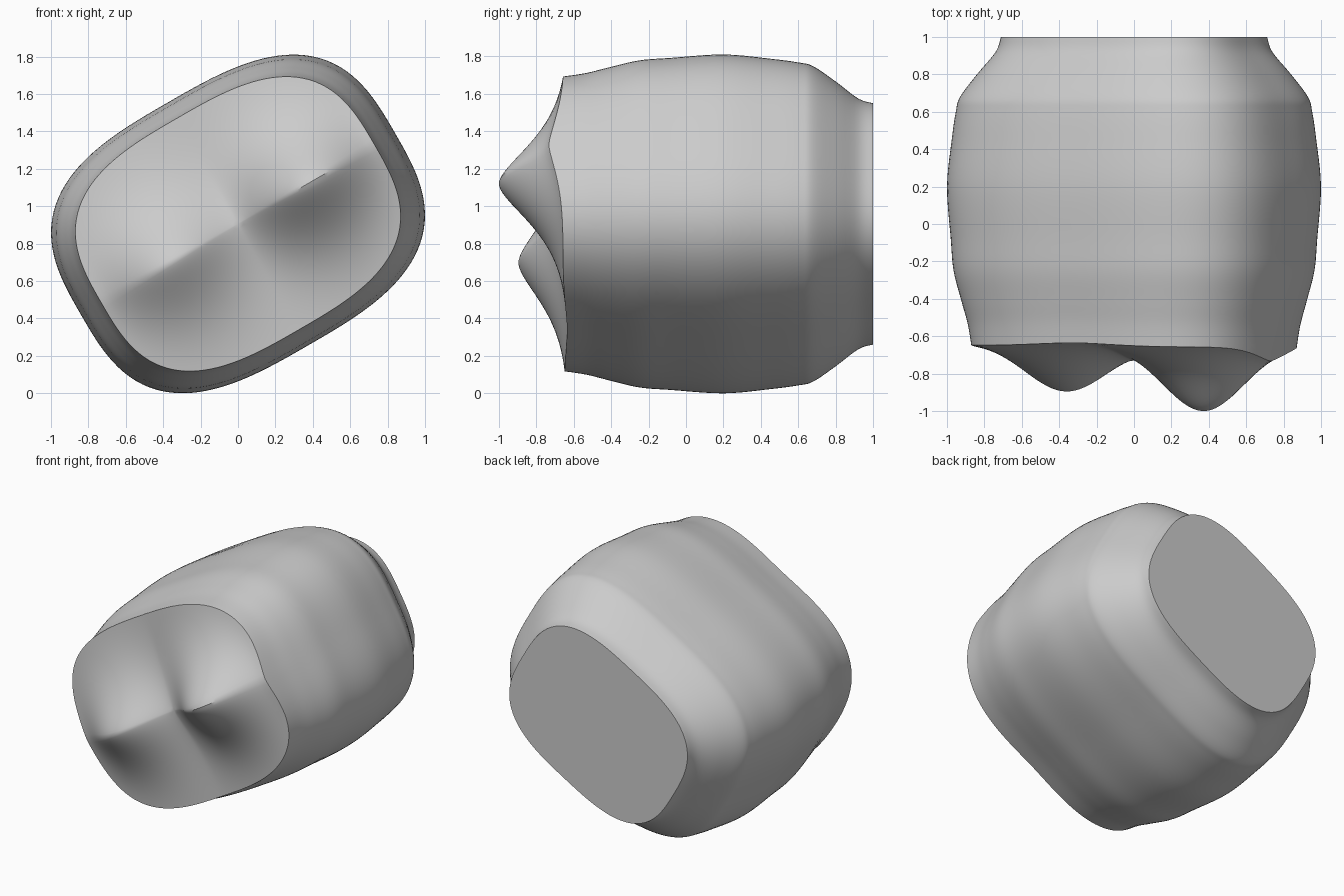
import bpy
import bmesh
from math import cos, sin, pi, radians, exp
from mathutils import Vector

cube = bpy.data.objects.get("Cube")
if cube:
    bpy.data.objects.remove(cube, do_unlink=True)

SEGMENTS = 160
HALF_LONG, HALF_SHORT = 0.97, 0.75
TILT, CENTRE_Z, RIM_Y = radians(30), 0.905, -0.63

# Side profile: (y, scale of the cross-section)
PROFILE = [(RIM_Y, 0.87), (-0.52, 0.89), (-0.4, 0.925), (-0.25, 0.965),
           (-0.08, 0.98), (0.2, 1.0), (0.45, 0.975), (0.6, 0.953),
           (0.68, 0.93), (0.8, 0.84), (0.92, 0.74), (1.0, 0.712)]


def smooth_path(points, steps=5):
    """Catmull-Rom curve through the points."""
    pts = [Vector(p) for p in points]
    pts = [pts[0]] + pts + [pts[-1]]
    out = []
    for a, b, c, d in zip(pts, pts[1:], pts[2:], pts[3:]):
        for i in range(steps):
            t = i / steps
            out.append(b + ((c - a) * t + (2 * a - 5 * b + 4 * c - d) * t ** 2
                            + (3 * b - a - 3 * c + d) * t ** 3) / 2)
    return out + [pts[-1]]


def outline(i):
    """Rounded rectangle point at polar step i."""
    ang = 2 * pi * i / SEGMENTS
    r = (abs(cos(ang) / HALF_LONG) ** 3 + abs(sin(ang) / HALF_SHORT) ** 3) ** (-1 / 3)
    return r * cos(ang), r * sin(ang)


def cusp_height(u, v):
    """Two unequal ridged cusps with a valley between them."""
    bump = sin(pi * min(abs(u) / 0.86, 1)) if abs(u) < 0.86 else 0
    base = 0.10 - 0.05 * max(0, -u / 0.86)
    ridge = base + (0.27 if u > 0 else 0.19) * max(bump, 0) ** 1.6
    return ridge * exp(-(abs(v) / 0.3) ** 1.4)


def place(u, y, v):
    return (u * cos(TILT) - v * sin(TILT), y, CENTRE_Z + u * sin(TILT) + v * cos(TILT))


bm = bmesh.new()
shape = [outline(i) for i in range(SEGMENTS)]
rings = []

# Chewing surface, from near the centre out to the rim
RINGS = 30
rim_scale = PROFILE[0][1]
for k in range(1, RINGS):
    s = rim_scale * k / RINGS
    rings.append([bm.verts.new(place(u * s, RIM_Y - cusp_height(u * s, v * s), v * s))
                  for u, v in shape])

# Bulging wall, whose front edge follows the cusps
for y, s in smooth_path(PROFILE):
    pull = max(0, (-0.25 - y) / (-0.25 - RIM_Y)) ** 1.5
    rings.append([bm.verts.new(place(u * s, y - pull * cusp_height(u * rim_scale, v * rim_scale), v * s))
                  for u, v in shape])

for a, b in zip(rings, rings[1:]):
    for i in range(SEGMENTS):
        j = (i + 1) % SEGMENTS
        bm.faces.new((a[i], a[j], b[j], b[i]))

# Centre of the valley and the flat back
middle = bm.verts.new(place(0, RIM_Y - cusp_height(0, 0), 0))
for i in range(SEGMENTS):
    bm.faces.new((middle, rings[0][(i + 1) % SEGMENTS], rings[0][i]))
bm.faces.new(rings[-1])
bmesh.ops.recalc_face_normals(bm, faces=bm.faces)

mesh = bpy.data.meshes.new("crown")
bm.to_mesh(mesh)
bm.free()
crown = bpy.data.objects.new("crown", mesh)
bpy.context.collection.objects.link(crown)

# Colour
grey = bpy.data.materials.new("light_grey")
grey.use_nodes = True
colour = (0.6, 0.6, 0.6, 1)
grey.diffuse_color = colour
grey.node_tree.nodes["Principled BSDF"].inputs["Base Color"].default_value = colour
mesh.materials.append(grey)

bpy.context.view_layer.objects.active = crown
crown.select_set(True)
bpy.ops.object.shade_smooth_by_angle(angle=radians(35))
